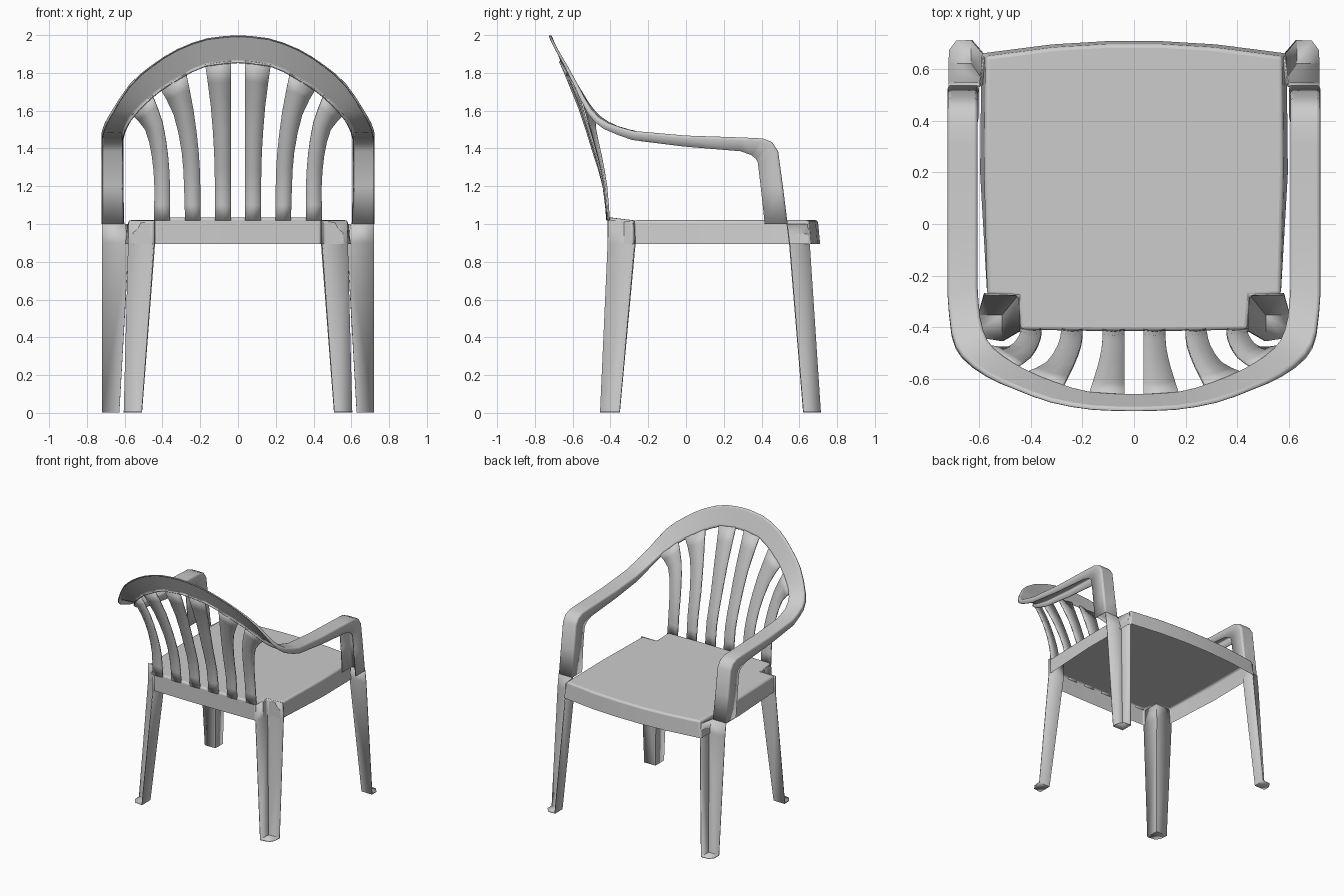
import bpy
import math

if "Cube" in bpy.data.objects:
    bpy.data.objects.remove(bpy.data.objects["Cube"])


def make(name, verts, faces, mirror=True, bevel=0.0, thick=0.0):
    me = bpy.data.meshes.new(name)
    me.from_pydata(verts, [], faces)
    me.update()
    ob = bpy.data.objects.new(name, me)
    bpy.context.collection.objects.link(ob)
    if mirror:
        m = ob.modifiers.new("mirror", 'MIRROR')
        m.use_clip = True
    if bevel:
        b = ob.modifiers.new("round", 'BEVEL')
        b.width = bevel
        b.segments = 3
        b.limit_method = 'ANGLE'
        b.angle_limit = math.radians(50)
    if thick:
        s = ob.modifiers.new("thickness", 'SOLIDIFY')
        s.thickness = thick
        s.offset = 0
    bpy.ops.object.select_all(action='DESELECT')
    ob.select_set(True)
    bpy.context.view_layer.objects.active = ob
    bpy.ops.object.shade_smooth_by_angle(angle=math.radians(40))
    return ob


def strip(rows):
    """Join equal-length rows of points with quads."""
    n = len(rows[0])
    verts = [p for r in rows for p in r]
    faces = []
    for i in range(len(rows) - 1):
        for k in range(n - 1):
            a = i * n + k
            faces.append((a, a + 1, a + 1 + n, a + n))
    return verts, faces


def smooth(rows, steps):
    """Catmull-Rom interpolation along a list of rows of points."""
    out = []
    for i in range(len(rows) - 1):
        r0, r1, r2 = rows[max(i - 1, 0)], rows[i], rows[i + 1]
        r3 = rows[min(i + 2, len(rows) - 1)]
        for s in range(steps):
            t = s / steps
            out.append([tuple(
                .5 * (2 * b + (c - a) * t + (2 * a - 5 * b + 4 * c - d) * t * t
                      + (3 * b - a - 3 * c + d) * t ** 3)
                for a, b, c, d in zip(*p)) for p in zip(r0, r1, r2, r3)])
    return out + [rows[-1]]


# Frame: one channel running from back arch through arm and down the post
# inner edge, outer edge, flange direction (dy, dz)
arch = [
    ((0, -.66, 1.86), (0, -.715, 2.0), (-.01, -.006)),
    ((.17, -.652, 1.842), (.16, -.71, 1.985), (-.01, -.006)),
    ((.31, -.612, 1.775), (.32, -.682, 1.927), (-.01, -.006)),
    ((.42, -.565, 1.705), (.455, -.633, 1.843), (-.01, -.008)),
    ((.51, -.51, 1.63), (.57, -.58, 1.745), (-.012, -.012)),
    ((.57, -.45, 1.565), (.665, -.505, 1.605), (-.015, -.02)),
    ((.60, -.36, 1.515), (.705, -.42, 1.535), (-.015, -.032)),
    ((.61, -.245, 1.485), (.72, -.28, 1.49), (-.005, -.045)),
]
# inner x, y, z, flange direction
arm = [
    (.61, 0, 1.465, -.01, -.055), (.61, .30, 1.455, -.01, -.07),
    (.61, .405, 1.45, -.06, -.085), (.61, .455, 1.43, -.085, -.085),
    (.61, .485, 1.385, -.105, -.06), (.61, .51, 1.2, -.115, 0),
    (.605, .535, 1.0, -.118, 0),
]


def channel(i, o, d):
    return [(i[0], i[1] + d[0], i[2] + d[1]), i, o, (o[0], o[1] + d[0], o[2] + d[1])]


rows = smooth([channel(*s) for s in arch], 2)
rows += [channel((x, y, z), (.72, y, z), (dy, dz)) for x, y, z, dy, dz in arm]
v, f = strip(rows)
make("arm_frame", v, f, bevel=.01, thick=.006)

# Legs under the arms: two walls open to the outside, on a small foot plate
v, f = strip([[(.585, .645, 1.0), (.60, .535, 1.0), (.72, .535, 1.0)],
              [(.58, .655, .9), (.58, .548, .9), (.72, .548, .9)],
              [(.63, .714, .004), (.63, .622, .004), (.72, .622, .004)]])
v += [(.718, .675, .004), (.69, .712, .004)]
f.append((6, 7, 8, 9, 10))
make("arm_leg", v, f, thick=.006)

# Legs under the backrest, same idea
v, f = strip([[(.578, -.275, 1.018), (.445, -.275, 1.018), (.442, -.412, 1.018)],
              [(.582, -.27, .895), (.445, -.272, .895), (.442, -.415, .895)],
              [(.605, -.352, .004), (.51, -.352, .004), (.51, -.455, .004)]])
v += [(.575, -.445, .004), (.60, -.41, .004)]
f.append((6, 7, 8, 9, 10))
make("back_leg", v, f, thick=.006)

# Seat: notched panel with a skirt, open underneath
half = [(.15, -.415), (.44, -.41), (.45, -.28), (.57, -.275), (.58, .2),
        (.575, .655), (.31, .69), (.1, .703)]
outline = half + [(-x, y) for x, y in reversed(half)]
top, bottom = [], []
for x, y in outline:
    top.append((x, y - (.005 if y > .6 else 0), 1.035 if y < -.4 else 1.02))
    wide = 1.03 if y > 0 else 1.0
    bottom.append((x * wide, y + (.007 if y > .6 else 0), .895))
m = len(outline)
faces = [tuple(range(m))]
faces += [(k, m + k, m + (k + 1) % m, (k + 1) % m) for k in range(m)]
make("seat", top + bottom, faces, mirror=False, bevel=.014)

# Backrest slats: inner edge and outer edge at each height
slats = [
    [((.037, -.412, 1.02), (.122, -.412, 1.02)),
     ((.037, -.432, 1.2), (.122, -.432, 1.2)),
     ((.037, -.485, 1.38), (.126, -.485, 1.38)),
     ((.037, -.565, 1.62), (.143, -.56, 1.62)),
     ((.037, -.665, 1.865), (.173, -.655, 1.845))],
    [((.20, -.412, 1.02), (.28, -.41, 1.02)),
     ((.20, -.432, 1.2), (.285, -.43, 1.2)),
     ((.208, -.48, 1.38), (.297, -.475, 1.38)),
     ((.235, -.55, 1.6), (.34, -.54, 1.58)),
     ((.275, -.63, 1.80), (.41, -.575, 1.715))],
    [((.36, -.41, 1.02), (.445, -.408, 1.02)),
     ((.36, -.428, 1.2), (.442, -.422, 1.2)),
     ((.37, -.465, 1.36), (.455, -.45, 1.36)),
     ((.40, -.515, 1.54), (.49, -.48, 1.5)),
     ((.455, -.555, 1.685), (.56, -.475, 1.58))],
]
for i, edges in enumerate(slats):
    bowed = []
    for a, b in edges:
        mid = [(p + q) / 2 for p, q in zip(a, b)]
        mid[1] -= .005
        bowed.append([a, tuple(mid), b])
    v, f = strip(smooth(bowed, 2))
    make("back_slat_%d" % (i + 1), v, f, thick=.01)
